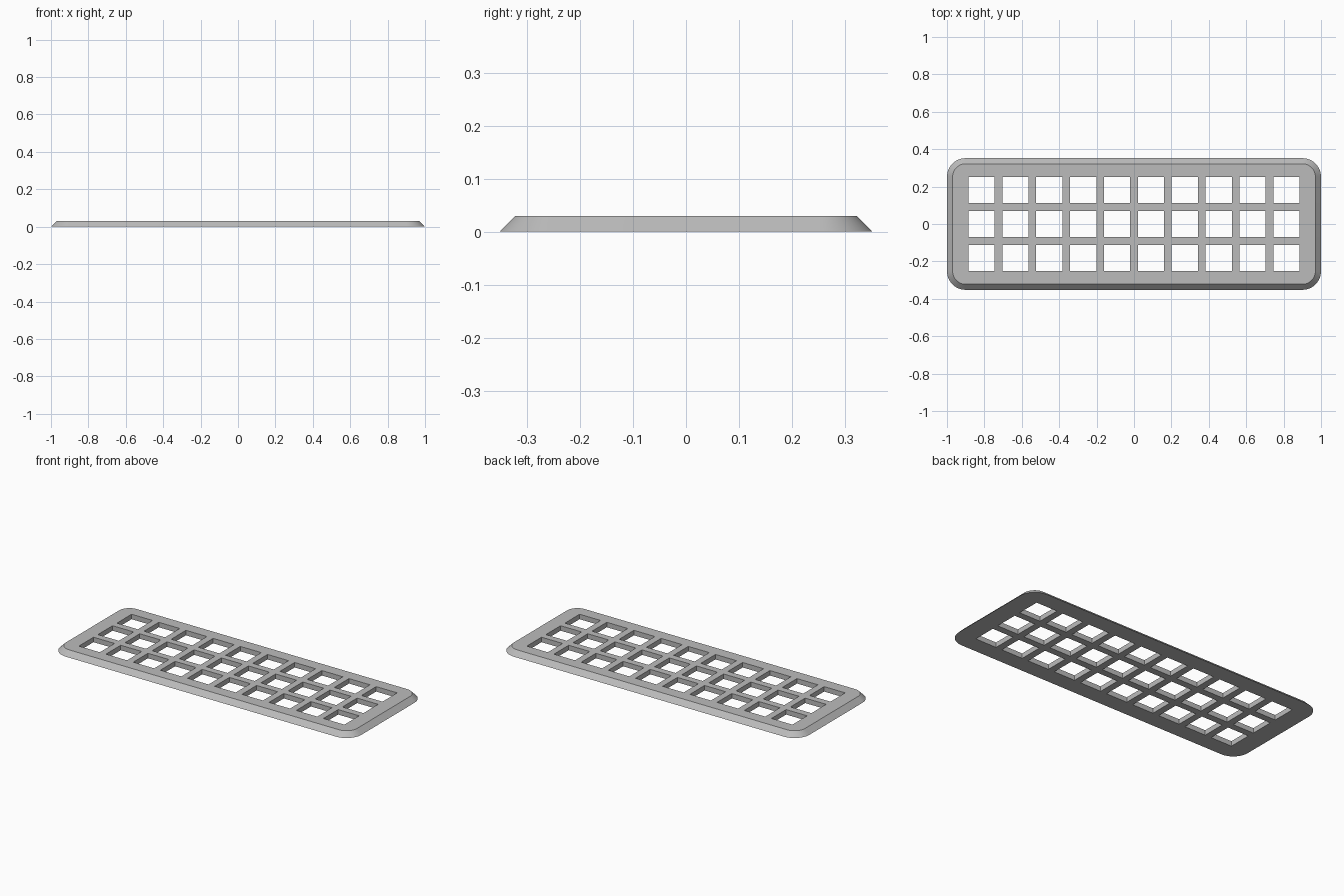
import bpy, bmesh
from math import cos, sin, pi

if "Cube" in bpy.data.objects:
    bpy.data.objects.remove(bpy.data.objects["Cube"], do_unlink=True)

HALF_X, HALF_Y, HEIGHT = 1.0, 0.352, 0.03
SLOPE, RADIUS, STEPS = 0.03, 0.1, 12
COLS, ROWS, PITCH, HOLE = 10, 3, 0.1812, 0.14

grey = bpy.data.materials.new("plain grey")
grey.use_nodes = True
colour = (0.5, 0.5, 0.5, 1)
grey.diffuse_color = colour
grey.node_tree.nodes["Principled BSDF"].inputs["Base Color"].default_value = colour


def make_object(name, bm):
    bmesh.ops.recalc_face_normals(bm, faces=bm.faces)
    mesh = bpy.data.meshes.new(name)
    bm.to_mesh(mesh)
    bm.free()
    mesh.materials.append(grey)
    obj = bpy.data.objects.new(name, mesh)
    bpy.context.collection.objects.link(obj)
    return obj


def rounded_ring(bm, inset, z):
    """Rounded rectangle outline, moved inwards by inset."""
    r = RADIUS - inset
    ring = []
    for i, (sx, sy) in enumerate([(1, 1), (-1, 1), (-1, -1), (1, -1)]):
        for k in range(STEPS + 1):
            a = (i + k / STEPS) * pi / 2
            ring.append(bm.verts.new((sx * (HALF_X - RADIUS) + r * cos(a),
                                      sy * (HALF_Y - RADIUS) + r * sin(a), z)))
    return ring


# Plate with rounded corners and sloped rim
bm = bmesh.new()
bottom = rounded_ring(bm, 0, 0)
top = rounded_ring(bm, SLOPE, HEIGHT)
bm.faces.new(bottom)
bm.faces.new(top)
n = len(bottom)
for i in range(n):
    j = (i + 1) % n
    bm.faces.new((bottom[i], bottom[j], top[j], top[i]))
plate = make_object("grid_plate", bm)

# Square cutters, one for each opening
bm = bmesh.new()
for c in range(COLS):
    for r in range(ROWS):
        cube = bmesh.ops.create_cube(bm, size=HOLE)
        bmesh.ops.translate(bm, verts=cube["verts"], vec=(
            (c - (COLS - 1) / 2) * PITCH, (r - (ROWS - 1) / 2) * PITCH, HEIGHT / 2))
cutter = make_object("opening_cutters", bm)

# Cut the openings, then drop the cutters
cut = plate.modifiers.new("openings", "BOOLEAN")
cut.operation = "DIFFERENCE"
cut.solver = "EXACT"
cut.object = cutter
bpy.context.view_layer.objects.active = plate
plate.select_set(True)
bpy.ops.object.modifier_apply(modifier=cut.name)
bpy.data.objects.remove(cutter, do_unlink=True)

# Smooth rounded corners, sharp edges
bpy.ops.object.shade_smooth_by_angle(angle=pi / 6)
